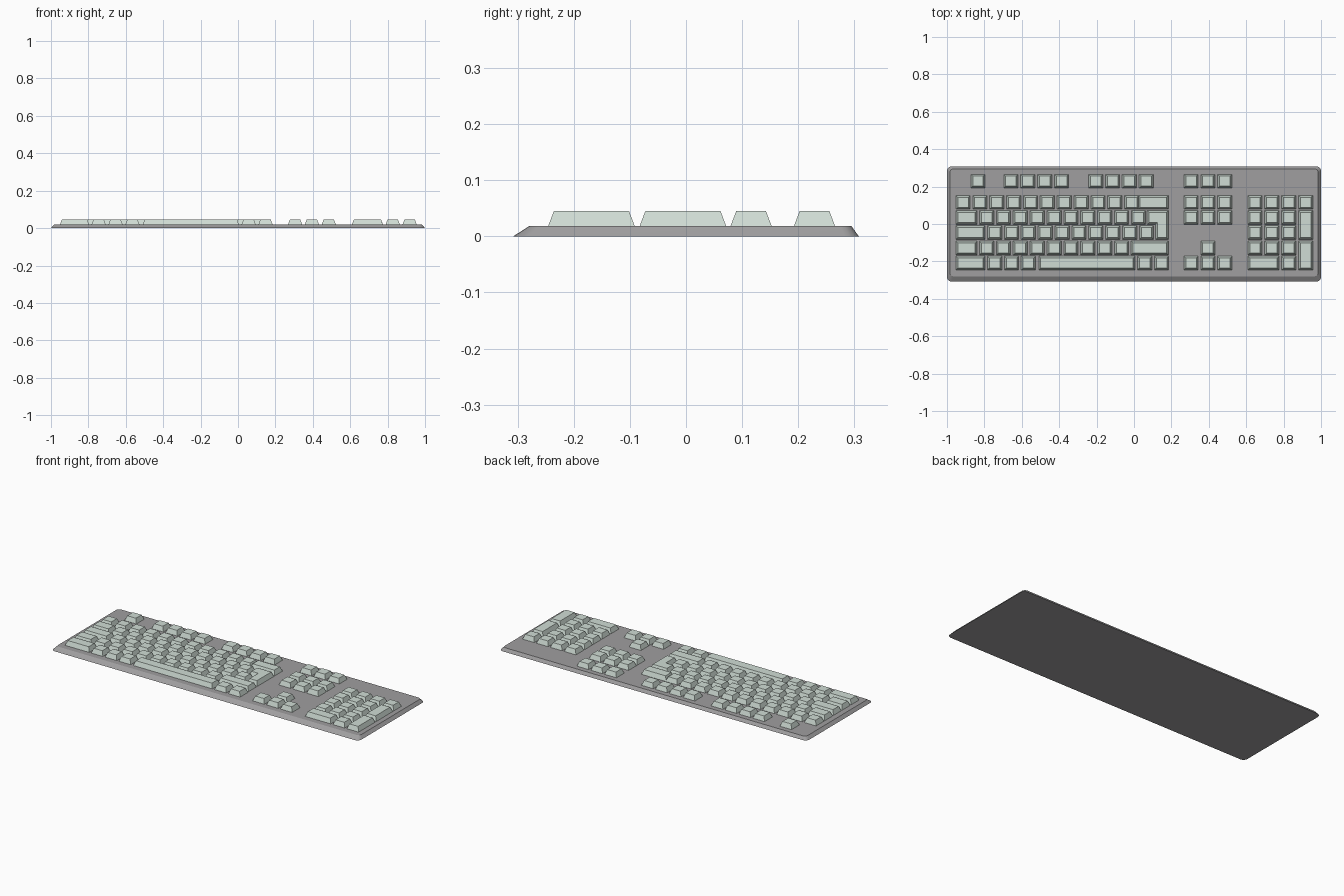
import bpy, bmesh, math

if "Cube" in bpy.data.objects:
    bpy.data.objects.remove(bpy.data.objects["Cube"])


def material(name, rgb):
    m = bpy.data.materials.new(name)
    m.diffuse_color = (*rgb, 1)
    m.use_nodes = True
    m.node_tree.nodes["Principled BSDF"].inputs["Base Color"].default_value = m.diffuse_color
    return m


GREY = material("case grey", (0.35, 0.345, 0.35))
KEY = material("pale green grey", (0.63, 0.72, 0.665))
BASE_TOP, KEY_TOP = 0.018, 0.045
PITCH, KW, KD, INSET = 0.0902, 0.078, 0.075, 0.011
ROWS = [0.229, 0.116, 0.035, -0.046, -0.128, -0.209]   # back to front


def finish(bm, name, mat):
    bmesh.ops.recalc_face_normals(bm, faces=bm.faces[:])
    me = bpy.data.meshes.new(name)
    bm.to_mesh(me)
    bm.free()
    me.materials.append(mat)
    ob = bpy.data.objects.new(name, me)
    bpy.context.collection.objects.link(ob)
    return ob


def loft(bm, low, high, z0, z1):
    a = [bm.verts.new((x, y, z0)) for x, y in low]
    b = [bm.verts.new((x, y, z1)) for x, y in high]
    n = len(a)
    for i in range(n):
        j = (i + 1) % n
        bm.faces.new((a[i], a[j], b[j], b[i]))
    bm.faces.new(a[::-1])
    bm.faces.new(b)


def rounded(x0, x1, y0, y1, r, n=5):
    pts = []
    for cx, cy, start in ((x1 - r, y1 - r, 0), (x0 + r, y1 - r, 90),
                          (x0 + r, y0 + r, 180), (x1 - r, y0 + r, 270)):
        for k in range(n):
            t = math.radians(start + 90 * k / (n - 1))
            pts.append((cx + r * math.cos(t), cy + r * math.sin(t)))
    return pts


def poly_key(bm, pts):
    """Tapered key cap on a counter-clockwise right-angled outline."""
    top = []
    for i, (x, y) in enumerate(pts):
        dx = dy = 0
        for p, q in ((pts[i - 1], pts[i]), (pts[i], pts[(i + 1) % len(pts)])):
            ex, ey = q[0] - p[0], q[1] - p[1]
            length = math.hypot(ex, ey)
            dx -= ey / length
            dy += ex / length
        top.append((x + dx * INSET, y + dy * INSET))
    loft(bm, pts, top, BASE_TOP - 0.002, KEY_TOP)


def key(bm, x0, x1, row, last_row=None):
    y1 = ROWS[row] + KD / 2
    y0 = ROWS[row if last_row is None else last_row] - KD / 2
    poly_key(bm, [(x0, y0), (x1, y0), (x1, y1), (x0, y1)])


def run(bm, first, count, row):
    for i in range(count):
        x = first + i * PITCH
        key(bm, x - KW / 2, x + KW / 2, row)


# Case with sloped edges, longest slope at the front
bm = bmesh.new()
loft(bm, rounded(-1, 1, -0.308, 0.308, 0.025),
     rounded(-0.985, 0.985, -0.28, 0.295, 0.02), 0, BASE_TOP)
case = finish(bm, "case", GREY)
bpy.context.view_layer.objects.active = case
case.select_set(True)
bpy.ops.object.shade_smooth_by_angle(angle=math.radians(30))
case.select_set(False)

# Function keys
bm = bmesh.new()
run(bm, -0.834, 1, 0)
run(bm, -0.658, 4, 0)
run(bm, -0.205, 4, 0)
finish(bm, "function_keys", KEY)

# Main typing block
L, R = -0.953, 0.184
bm = bmesh.new()
run(bm, -0.914, 11, 1)
key(bm, 0.022, R, 1)
key(bm, L, -0.838, 2)
run(bm, -0.788, 10, 2)
key(bm, L, -0.795, 3)
run(bm, -0.745, 10, 3)
key(bm, L, -0.838, 4)
run(bm, -0.788, 9, 4)
key(bm, -0.016, R, 4)
key(bm, L, -0.795, 5)
run(bm, -0.745, 3, 5)
key(bm, -0.51, 0.006, 5)
run(bm, 0.057, 2, 5)
# L-shaped enter key
yt, ym, yb = ROWS[2] + KD / 2, ROWS[2] - KD / 2, ROWS[3] - KD / 2
poly_key(bm, [(0.115, yb), (R, yb), (R, yt), (0.07, yt), (0.07, ym), (0.115, ym)])
finish(bm, "typing_keys", KEY)

# Navigation and arrow keys
bm = bmesh.new()
for row in (0, 1, 2, 5):
    run(bm, 0.305, 3, row)
run(bm, 0.305 + PITCH, 1, 4)
finish(bm, "navigation_keys", KEY)

# Number pad
bm = bmesh.new()
run(bm, 0.647, 4, 1)
for row in (2, 3, 4):
    run(bm, 0.647, 3, row)
key(bm, 0.608, 0.776, 5)
run(bm, 0.647 + 2 * PITCH, 1, 5)
x = 0.647 + 3 * PITCH
key(bm, x - KW / 2, x + KW / 2, 2, 3)
key(bm, x - KW / 2, x + KW / 2, 4, 5)
finish(bm, "number_pad_keys", KEY)
